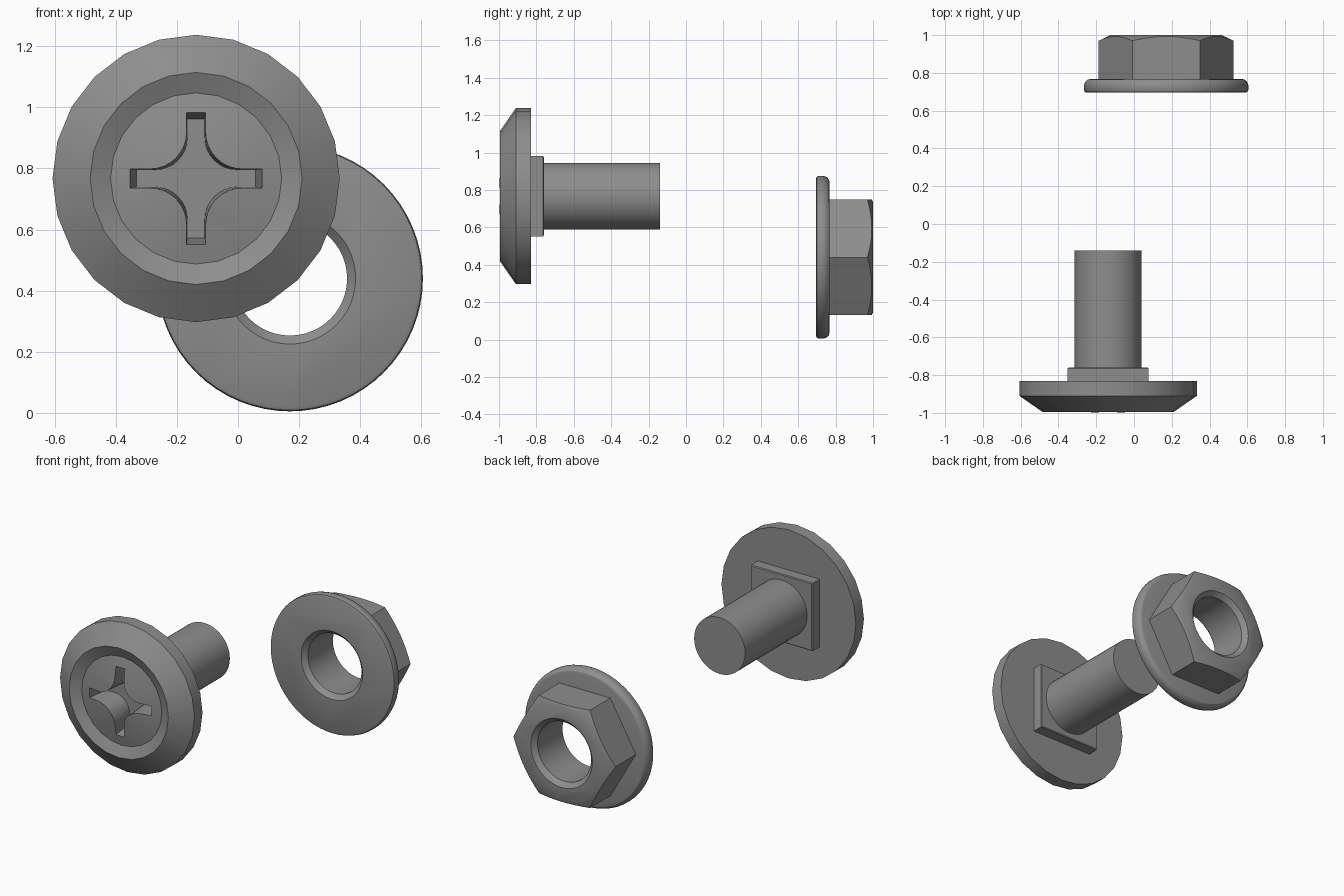
import bpy, bmesh, math
from mathutils import Vector

cube = bpy.data.objects.get("Cube")
if cube:
    bpy.data.objects.remove(cube, do_unlink=True)

steel = bpy.data.materials.new("grey steel")
steel.use_nodes = True
GREY = (0.27, 0.27, 0.27, 1)
steel.diffuse_color = GREY
steel.node_tree.nodes["Principled BSDF"].inputs["Base Color"].default_value = GREY

BOLT = Vector((-0.137, 0, 0.767))   # bolt axis
NUT = Vector((0.17, 0, 0.44))       # nut axis


def finish(name, bm, centre):
    bmesh.ops.recalc_face_normals(bm, faces=bm.faces)
    mesh = bpy.data.meshes.new(name)
    bm.to_mesh(mesh)
    bm.free()
    mesh.materials.append(steel)
    obj = bpy.data.objects.new(name, mesh)
    obj.location = centre
    bpy.context.collection.objects.link(obj)
    return obj


def loft(name, rings, centre):
    """Join equal-length rings of points and cap both ends."""
    bm = bmesh.new()
    loops = [[bm.verts.new(p) for p in ring] for ring in rings]
    n = len(loops[0])
    for a, b in zip(loops, loops[1:]):
        for i in range(n):
            j = (i + 1) % n
            bm.faces.new((a[i], a[j], b[j], b[i]))
    bm.faces.new(loops[0])
    bm.faces.new(loops[-1])
    return finish(name, bm, centre)


def turned(name, profile, sides, centre, start=0.0):
    """Solid of (radius, y) points turned about the y axis."""
    angles = [start + math.tau * i / sides for i in range(sides)]
    return loft(name, [[(r * math.cos(a), y, r * math.sin(a)) for a in angles]
                       for r, y in profile], centre)


def select(obj):
    bpy.ops.object.select_all(action='DESELECT')
    obj.select_set(True)
    bpy.context.view_layer.objects.active = obj


def boolean(obj, tool, operation):
    mod = obj.modifiers.new("shape", 'BOOLEAN')
    mod.operation = operation
    mod.solver = 'EXACT'
    mod.object = tool
    select(obj)
    bpy.ops.object.modifier_apply(modifier=mod.name)


def smooth(obj, degrees=28):
    select(obj)
    bpy.ops.object.shade_smooth_by_angle(angle=math.radians(degrees))


# Bolt head: bevelled disc with a dished ring around a low dome
head = turned("bolt_head", [
    (0.47, -0.83), (0.47, -0.91), (0.347, -0.995), (0.28, -0.965),
    (0.2, -0.982), (0.1, -0.997), (0.02, -1.002)], 24, BOLT)

# Cross socket with concave corners and tapered walls
quarter = [(0.216, 0.031)]
for i in range(9):
    a = -math.pi / 2 * (1 + i / 8)
    quarter.append((0.15 + 0.119 * math.cos(a), 0.15 + 0.119 * math.sin(a)))
quarter.append((0.031, 0.216))
outline = []
for k in range(4):
    c, s = round(math.cos(k * math.pi / 2)), round(math.sin(k * math.pi / 2))
    outline += [(x * c - z * s, x * s + z * c) for x, z in quarter]
socket = loft("socket_cutter", [[(x * f, y, z * f) for x, z in outline]
                                for f, y in ((1.02, -1.05), (1, -0.98), (0.9, -0.845))], BOLT)
boolean(head, socket, 'DIFFERENCE')
smooth(head)

# Square collar and plain shank
collar = turned("square_collar", [(0.304, -0.835), (0.304, -0.765), (0.297, -0.76)],
                4, BOLT, math.pi / 4)
shank = turned("bolt_shank", [(0.178, -0.77), (0.178, -0.14)], 48, BOLT)
smooth(shank)

# Nut flange with a rounded rim
flange = turned("nut_flange", [
    (0.42, 0.695), (0.431, 0.7), (0.435, 0.711), (0.435, 0.735),
    (0.429, 0.752), (0.416, 0.764), (0.4, 0.768)], 64, NUT)

# Hexagonal nut body with its corners turned off
body = turned("nut_body", [(0.357, 0.76), (0.357, 1.0)], 6, NUT)
corner = turned("corner_cutter", [(0.45, 0.7), (0.45, 0.925), (0.295, 1.0), (0.293, 1.001)],
                96, NUT)
boolean(body, corner, 'INTERSECT')

# Bore through both, countersunk at each end
bore = turned("bore_cutter", [(0.225, 0.685), (0.187, 0.723), (0.187, 0.972), (0.225, 1.01)],
              48, NUT)
for part in (flange, body):
    boolean(part, bore, 'DIFFERENCE')
    smooth(part)

for tool in (socket, corner, bore):
    bpy.data.objects.remove(tool, do_unlink=True)
